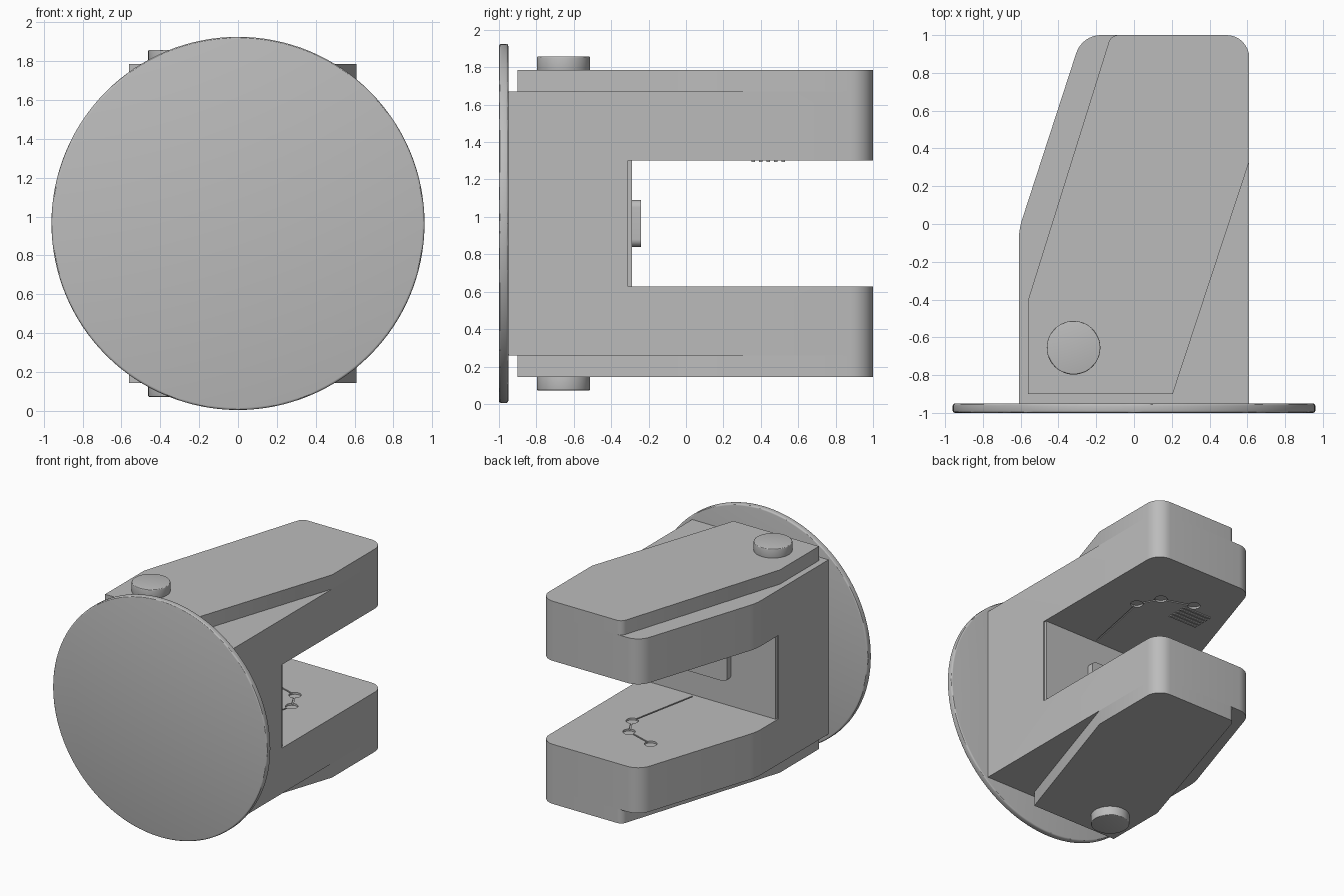
import bpy
import bmesh
import math
from mathutils import Vector, Matrix

if "Cube" in bpy.data.objects:
    bpy.data.objects.remove(bpy.data.objects["Cube"])

grey = bpy.data.materials.new("plain grey")
grey.use_nodes = True
grey.diffuse_color = (0.5, 0.5, 0.5, 1)
grey.node_tree.nodes["Principled BSDF"].inputs["Base Color"].default_value = (0.5, 0.5, 0.5, 1)

MID = 0.965          # height of the horizontal mirror plane


def finish(name, bm):
    bmesh.ops.recalc_face_normals(bm, faces=bm.faces)
    mesh = bpy.data.meshes.new(name)
    bm.to_mesh(mesh)
    bm.free()
    mesh.materials.append(grey)
    obj = bpy.data.objects.new(name, mesh)
    bpy.context.collection.objects.link(obj)
    smooth(obj)
    return obj


def smooth(obj):
    bpy.ops.object.select_all(action="DESELECT")
    obj.select_set(True)
    bpy.context.view_layer.objects.active = obj
    bpy.ops.object.shade_smooth_by_angle(angle=math.radians(30))


def fillet(corners, steps=8):
    """Round each (x, y, tangent length) corner with a smooth arc."""
    points = []
    for i, (x, y, cut) in enumerate(corners):
        here = Vector((x, y))
        before = Vector(corners[i - 1][:2]) - here
        after = Vector(corners[(i + 1) % len(corners)][:2]) - here
        if cut == 0:
            points.append(here)
            continue
        a, b = before.normalized(), after.normalized()
        half = a.angle(b) / 2
        centre = here + (a + b).normalized() * cut / math.cos(half)
        start, end = here + a * cut - centre, here + b * cut - centre
        sweep = start.angle(end)
        for k in range(steps + 1):
            t = k / steps
            points.append(centre + (start * math.sin((1 - t) * sweep)
                                    + end * math.sin(t * sweep)) / math.sin(sweep))
    return points


def prism(name, corners, z0, z1, matrix=Matrix()):
    bm = bmesh.new()
    face = bm.faces.new([bm.verts.new((p.x, p.y, z0)) for p in fillet(corners)])
    top = bmesh.ops.extrude_face_region(bm, geom=[face])["geom"]
    bmesh.ops.translate(bm, vec=(0, 0, z1 - z0),
                        verts=[v for v in top if isinstance(v, bmesh.types.BMVert)])
    bm.transform(matrix)
    return finish(name, bm)


def cylinder(name, centre, radius, depth, bevel=0.0, matrix=Matrix(), sides=48):
    bm = bmesh.new()
    bmesh.ops.create_cone(bm, cap_ends=True, segments=sides, radius1=radius,
                          radius2=radius, depth=depth)
    if bevel:
        rims = [e for e in bm.edges if abs(e.verts[0].co.z - e.verts[1].co.z) < 1e-5]
        bmesh.ops.bevel(bm, geom=rims, offset=bevel, segments=3, profile=0.5, affect="EDGES")
    bm.transform(Matrix.Translation(centre) @ matrix)
    return finish(name, bm)


def box(name, centre, size, angle=0.0):
    bm = bmesh.new()
    bmesh.ops.create_cube(bm, size=1)
    bm.transform(Matrix.Translation(centre) @ Matrix.Rotation(angle, 4, "Z")
                 @ Matrix.Diagonal((*size, 1)))
    return finish(name, bm)


def carve(obj, cutter):
    mod = obj.modifiers.new("cut", "BOOLEAN")
    mod.operation, mod.solver, mod.object = "DIFFERENCE", "EXACT", cutter
    bpy.context.view_layer.objects.active = obj
    bpy.ops.object.modifier_apply(modifier=mod.name)
    bpy.data.objects.remove(cutter)


upright = Matrix.Rotation(math.radians(90), 4, "X")

# Round mounting flange
cylinder("mounting_flange", (0, -0.975, MID), 0.96, 0.05, 0.012, upright, 128)

# C-shaped body with the gap between its two arms
body = prism("body", [(-0.61, -0.95, 0), (0.61, -0.95, 0), (0.61, 1, 0.12),
                      (-0.275, 1, 0.1), (-0.61, -0.03, 0.06)], 0.26, 1.67)
carve(body, box("gap_cutter", (0, 0.69, MID), (2, 2, 0.675)))

# Shallow sockets and joining channels on the inner arm faces
sockets = [(0.25, 0.33), (0.16, 0.50), (-0.09, 0.58)]
path = [(0.13, -0.27)] + sockets
for side in (-1, 1):
    z = MID + side * 0.3375
    for a, b in zip(path, path[1:]):
        a, b = Vector(a), Vector(b)
        middle, run = (a + b) / 2, b - a
        carve(body, box("channel_cutter", (middle.x, middle.y, z),
                        (run.length, 0.012, 0.016), math.atan2(run.y, run.x)))
    for x, y in sockets:
        carve(body, cylinder("socket_cutter", (x, y, z), 0.046, 0.03, sides=32))
smooth(body)

# Outer cover plates and pivot pins, mirrored above and below
cover = [(-0.56, -0.9, 0), (0.205, -0.9, 0), (0.61, 0.33, 0),
         (0.61, 1, 0.12), (-0.122, 1, 0.04), (-0.56, -0.4, 0)]
for side, label in ((1, "upper"), (-1, "lower")):
    flip = Matrix.Translation((0, 0, MID)) @ Matrix.Diagonal((1, 1, side, 1))
    prism(label + "_cover_plate", cover, 0.705, 0.82, flip)
    cylinder(label + "_pivot_pin", (-0.32, -0.655, MID + side * 0.85), 0.142, 0.085, 0.006)

# Lining panel and rounded pad at the back of the gap
box("gap_lining", (0, -0.30, MID), (1.2, 0.02, 0.672))
prism("gap_pad", [(-0.2, -0.125, 0.04), (0.2, -0.125, 0.04),
                  (0.2, 0.125, 0.04), (-0.2, 0.125, 0.04)], 0.24, 0.30,
      Matrix.Translation((0, 0, MID)) @ upright)

# Thin vent ribs under the upper arm
for i in range(5):
    box("vent_rib_%d" % (i + 1), (-0.17, 0.36 + i * 0.04, 1.3), (0.25, 0.018, 0.012))
